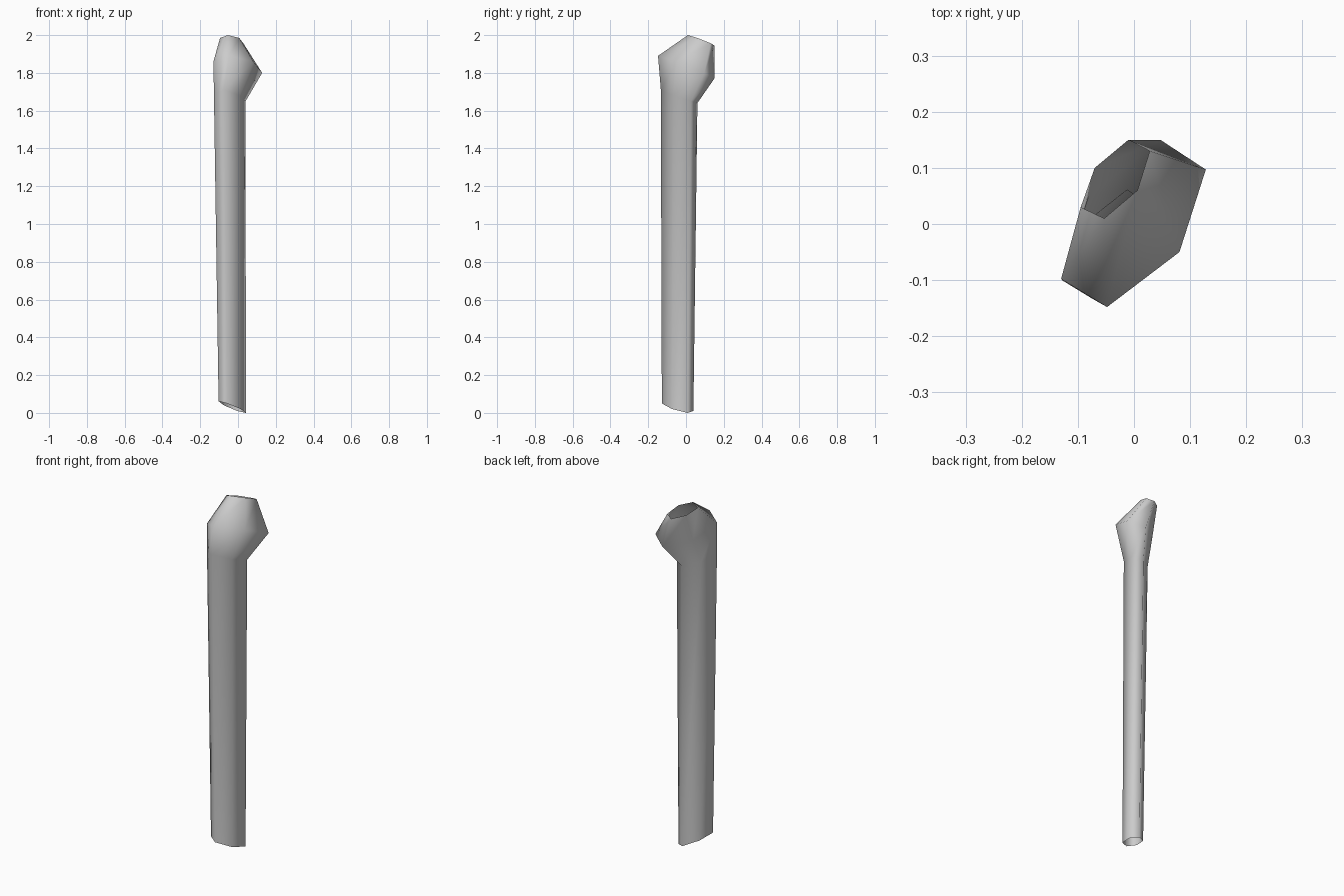
import bpy, bmesh
from mathutils import Vector

if "Cube" in bpy.data.objects:
    bpy.data.objects.remove(bpy.data.objects["Cube"])

# Shared six-sided section, listed counterclockwise
SECTION = [(-.13, -.098), (-.048, -.148), (.081, -.05), (.128, .097), (.047, .15), (-.08, .05)]


def ring(bm, scale, centre, heights):
    """One tilted copy of the section."""
    return [bm.verts.new((centre[0] + x * scale, centre[1] + y * scale, z))
            for (x, y), z in zip(SECTION, heights)]


bm = bmesh.new()
rings = [
    # slanted foot
    ring(bm, .56, (-.03, -.045), (.062, .05, .02, 0, .01, .04)),
    # neck under the head
    ring(bm, .65, (-.043, -.037), (1.69, 1.71, 1.68, 1.65, 1.64, 1.66)),
    # widest part of the head
    ring(bm, 1, (0, 0), (1.86, 1.89, 1.86, 1.80, 1.77, 1.80)),
]
# narrow open rim
rim = [(-.095, .03, 1.985), (-.053, .01, 2), (.006, .06, 1.985),
       (.028, .13, 1.957), (-.01, .15, 1.945), (-.07, .10, 1.962)]
rings.append([bm.verts.new(Vector(p)) for p in rim])

# Skin between neighbouring rings, both ends left open
for low, high in zip(rings, rings[1:]):
    for i in range(6):
        j = (i + 1) % 6
        bm.faces.new((low[i], low[j], high[j], high[i]))
for f in bm.faces:
    f.smooth = True

mesh = bpy.data.meshes.new("knobbed_shaft")
bm.to_mesh(mesh)
bm.free()
bpy.context.collection.objects.link(bpy.data.objects.new("knobbed_shaft", mesh))
